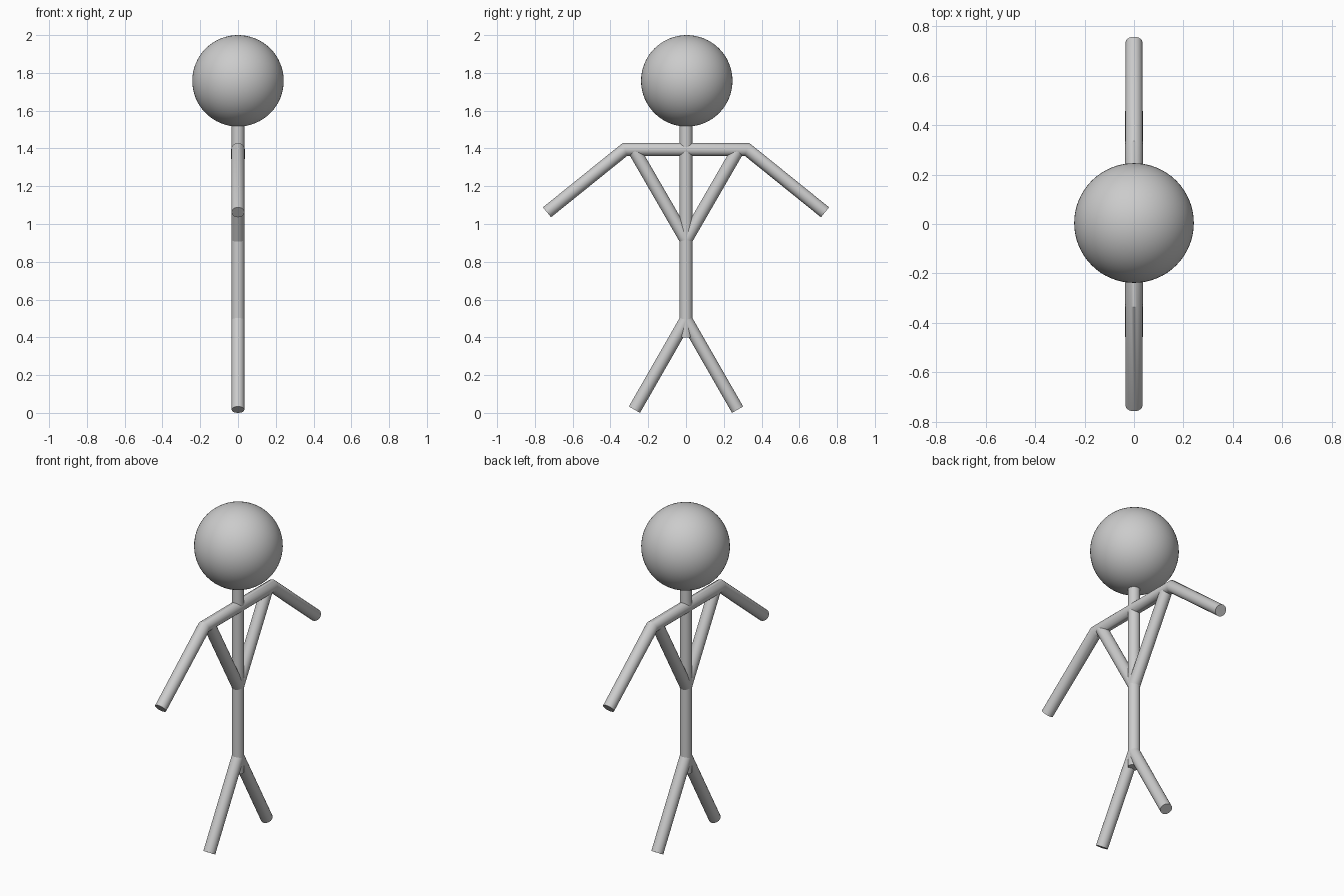
import bpy
import math

if "Cube" in bpy.data.objects:
    bpy.data.objects.remove(bpy.data.objects["Cube"])

R = 0.034  # stick radius


def stick(name, points):
    """Round capped rod along (y, z) points, with full-width mitred corners."""
    cu = bpy.data.curves.new(name, 'CURVE')
    cu.dimensions = '3D'
    cu.bevel_depth = R
    cu.bevel_resolution = 8
    cu.use_fill_caps = True
    sp = cu.splines.new('POLY')
    sp.points.add(len(points) - 1)
    for i, (y, z) in enumerate(points):
        sp.points[i].co = (0, y, z, 1)
        if 0 < i < len(points) - 1:
            a, b = points[i - 1], points[i + 1]
            turn = math.atan2(b[1] - z, b[0] - y) - math.atan2(z - a[1], y - a[0])
            sp.points[i].radius = 1 / math.cos(turn / 2)
    ob = bpy.data.objects.new(name, cu)
    bpy.context.collection.objects.link(ob)
    bpy.ops.object.select_all(action='DESELECT')
    ob.select_set(True)
    bpy.context.view_layer.objects.active = ob
    bpy.ops.object.convert(target='MESH')
    bpy.ops.object.shade_smooth_by_angle(angle=math.radians(35))


# Head
bpy.ops.mesh.primitive_uv_sphere_add(segments=64, ring_count=32, radius=0.242,
                                     location=(0, 0.004, 1.758))
bpy.context.object.name = "head"
bpy.ops.object.shade_smooth()

# Spine and neck
stick("spine", [(0, 0.40), (0, 1.58)])

# Shoulder bar continuing into both drooping arms
stick("shoulders_and_arms", [(-0.736, 1.062), (-0.323, 1.395),
                             (0.323, 1.395), (0.736, 1.062)])

# Chest braces and legs on both sides
for side, s in (("left", -1), ("right", 1)):
    stick(side + "_chest_brace", [(0, 0.916), (s * 0.274, 1.39)])
    stick(side + "_leg", [(0, 0.493), (s * 0.273, 0.017)])
